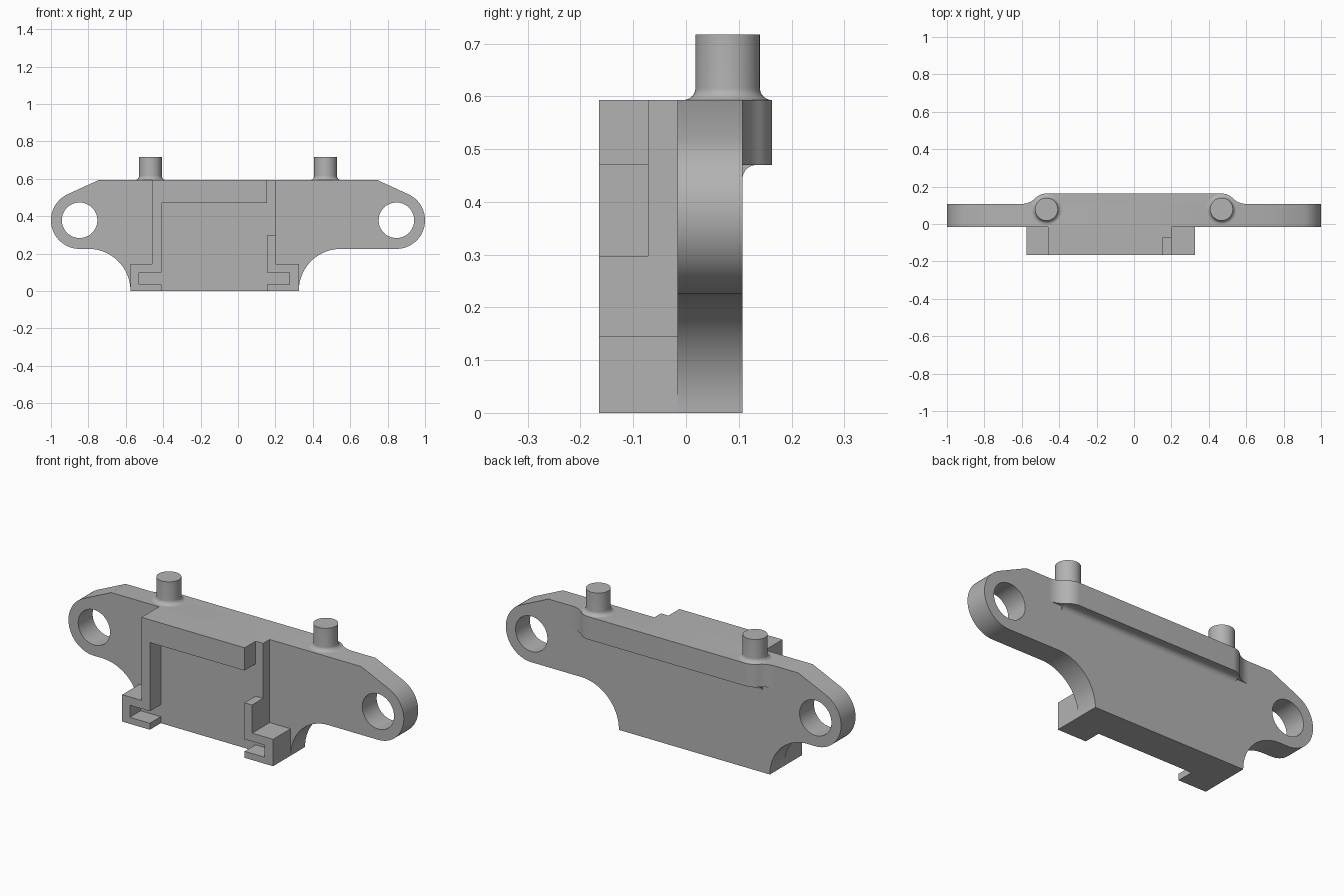
import bpy, bmesh
from math import sin, cos, radians
from mathutils import Matrix

cube = bpy.data.objects.get("Cube")
if cube:
    bpy.data.objects.remove(cube)

grey = bpy.data.materials.new("plain grey")
grey.use_nodes = True
grey.diffuse_color = (0.45, 0.45, 0.45, 1)
grey.node_tree.nodes["Principled BSDF"].inputs["Base Color"].default_value = (0.45, 0.45, 0.45, 1)

# Axis frames: each maps a flat (u, v) outline and its depth w to model space
FACING_FRONT = Matrix(((1, 0, 0, 0), (0, 0, 1, 0), (0, 1, 0, 0), (0, 0, 0, 1)))
FACING_UP = Matrix.Identity(4)
FACING_SIDE = Matrix(((0, 0, 1, 0), (1, 0, 0, 0), (0, 1, 0, 0), (0, 0, 0, 1)))


def arc(cx, cy, r, start, end, steps=24):
    angles = [radians(start + (end - start) * i / steps) for i in range(steps + 1)]
    return [(cx + r * cos(a), cy + r * sin(a)) for a in angles]


def finish(name, bm):
    bmesh.ops.remove_doubles(bm, verts=bm.verts, dist=0.0002)
    bmesh.ops.recalc_face_normals(bm, faces=bm.faces)
    mesh = bpy.data.meshes.new(name)
    bm.to_mesh(mesh)
    bm.free()
    mesh.materials.append(grey)
    obj = bpy.data.objects.new(name, mesh)
    bpy.context.collection.objects.link(obj)
    bpy.ops.object.select_all(action='DESELECT')
    obj.select_set(True)
    bpy.context.view_layer.objects.active = obj
    bpy.ops.object.shade_smooth_by_angle(angle=radians(30))
    return obj


def prism(name, loops, low, high, frame=FACING_FRONT):
    """Extrude closed outlines; inner loops become holes."""
    curve = bpy.data.curves.new(name, 'CURVE')
    curve.dimensions = '2D'
    curve.fill_mode = 'BOTH'
    curve.extrude = (high - low) / 2
    for loop in loops:
        spline = curve.splines.new('POLY')
        spline.points.add(len(loop) - 1)
        for point, (u, v) in zip(spline.points, loop):
            point.co = (u, v, 0, 1)
        spline.use_cyclic_u = True
    helper = bpy.data.objects.new(name + "_outline", curve)
    mesh = bpy.data.meshes.new_from_object(helper)
    bpy.data.objects.remove(helper)
    bm = bmesh.new()
    bm.from_mesh(mesh)
    bpy.data.meshes.remove(mesh)
    bmesh.ops.transform(bm, verts=bm.verts,
                        matrix=frame @ Matrix.Translation((0, 0, (low + high) / 2)))
    return finish(name, bm)


def lathe(name, profile, x, y, steps=48):
    bm = bmesh.new()
    verts = [bm.verts.new((x + r, y, z)) for r, z in profile]
    edges = [bm.edges.new(pair) for pair in zip(verts, verts[1:])]
    bmesh.ops.spin(bm, geom=verts + edges, cent=(x, y, 0), axis=(0, 0, 1),
                   angle=radians(360), steps=steps)
    return finish(name, bm)


TOP = 0.593
FRONT, POCKET, PLATE_FRONT, PLATE_BACK, BACK = -0.165, -0.072, -0.016, 0.107, 0.163
LUG_X, LUG_Z = 0.847, 0.378
PIN_X, PIN_Y, COLLAR = 0.468, 0.079, 0.084


# Mounting plate with rounded lugs, holes and scooped lower corners
def plate_side(scoop_x):
    return ([(0.745, TOP)] + arc(LUG_X, LUG_Z, 0.153, 65.4, -90, 32)
            + arc(scoop_x, 0, 0.225, 90, 180))


right_edge = plate_side(0.55)
left_edge = [(-x, z) for x, z in reversed(plate_side(0.80))]
holes = [arc(s * LUG_X, LUG_Z, 0.095, 0, 352.5, 47) for s in (-1, 1)]
prism("mounting_plate", [right_edge + left_edge] + holes, PLATE_FRONT, PLATE_BACK)

# Raised block on the front, widening into two feet
prism("front_block", [[(-0.46, TOP), (0.2, TOP), (0.2, 0.145), (0.325, 0.145), (0.325, 0),
                       (-0.575, 0), (-0.575, 0.145), (-0.46, 0.145)]], POCKET, PLATE_FRONT)

# Frame around the pocket: top bar, side bar and slotted clip
prism("frame_and_clip", [[(-0.46, TOP), (0.155, TOP), (0.155, 0.47), (-0.41, 0.47),
                          (-0.41, 0.10), (-0.53, 0.10), (-0.53, 0.035), (-0.41, 0.035),
                          (-0.41, 0), (-0.575, 0), (-0.575, 0.145), (-0.46, 0.145)]],
      FRONT, POCKET)
prism("short_clip", [[(0.155, 0), (0.325, 0), (0.325, 0.145), (0.2, 0.145), (0.2, 0.297),
                      (0.155, 0.297), (0.155, 0.10), (0.275, 0.10), (0.275, 0.035),
                      (0.155, 0.035)]], FRONT, POCKET)

# Back rib with S-curved ends that wrap the pins
blend = 0.11
blend_x = PIN_X + 0.136
rib_end = (arc(PIN_X, PIN_Y, COLLAR, 90, 45.4, 12)
           + arc(blend_x, PLATE_BACK + blend, blend, 225.4, 270, 12))
prism("back_rib", [rib_end + [(-x, y) for x, y in reversed(rib_end)]], 0.47, TOP, FACING_UP)

# Concave fillet under the rib
prism("rib_fillet", [[(PLATE_BACK, 0.47)] + arc(PLATE_BACK + 0.027, 0.443, 0.027, 180, 90, 10)],
      -0.53, 0.53, FACING_SIDE)

# Pins with flared bases
flare = COLLAR - 0.061
pin_profile = arc(COLLAR, TOP + flare, flare, 270, 180, 10) + [(0.061, 0.717), (0, 0.717)]
for side, s in (("left", 1), ("right", -1)):
    lathe(side + "_pin", pin_profile, s * PIN_X, PIN_Y)
